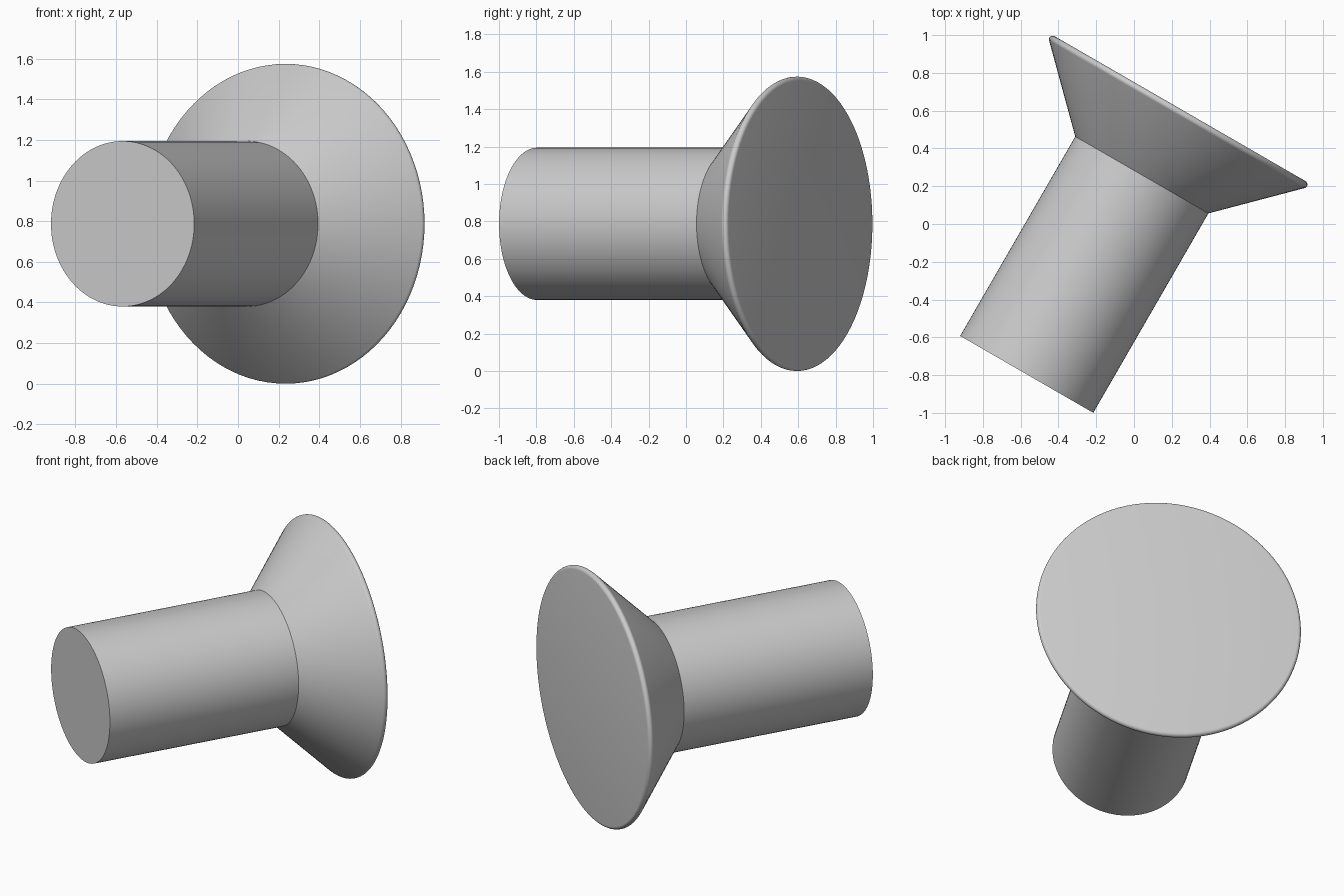
import bpy, bmesh
from math import radians, sin, cos
from mathutils import Vector

cube = bpy.data.objects.get("Cube")
if cube:
    bpy.data.objects.remove(cube, do_unlink=True)

SHAFT_R, SHAFT_LEN = 0.407, 1.219
HEAD_R, HEAD_END, RIM = 0.787, 1.624, 0.02

grey = bpy.data.materials.new("plain_grey")
grey.use_nodes = True
colour = (0.6, 0.6, 0.6, 1)
grey.diffuse_color = colour
grey.node_tree.nodes["Principled BSDF"].inputs["Base Color"].default_value = colour


def lathe(name, profile, steps=96):
    """Spin a (radius, height) profile and lay it along the slanted axis."""
    bm = bmesh.new()
    verts = [bm.verts.new((r, 0, h)) for r, h in profile]
    edges = [bm.edges.new(pair) for pair in zip(verts, verts[1:])]
    bmesh.ops.spin(bm, geom=verts + edges, cent=(0, 0, 0), axis=(0, 0, 1),
                   angle=radians(360), steps=steps)
    bmesh.ops.remove_doubles(bm, verts=bm.verts[:], dist=0.0001)
    # Make every face point away from the inside of the body
    bm.normal_update()
    middle = Vector((0, 0, (profile[0][1] + profile[-1][1]) / 2))
    flipped = [f for f in bm.faces
               if f.normal.dot(f.calc_center_median() - middle) < 0]
    bmesh.ops.reverse_faces(bm, faces=flipped)
    mesh = bpy.data.meshes.new(name)
    bm.to_mesh(mesh)
    bm.free()
    mesh.materials.append(grey)
    obj = bpy.data.objects.new(name, mesh)
    bpy.context.collection.objects.link(obj)
    obj.location = (-0.568, -0.796, HEAD_R)
    obj.rotation_euler = (radians(-90), 0, radians(-30))
    bpy.ops.object.select_all(action="DESELECT")
    obj.select_set(True)
    bpy.context.view_layer.objects.active = obj
    bpy.ops.object.shade_smooth_by_angle(angle=radians(30))
    return obj


# Straight shaft with a flat end
lathe("shaft", [(0, 0), (SHAFT_R, 0), (SHAFT_R, SHAFT_LEN)])

# Countersunk head: 45 degree cone, rounded rim, flat back
rim = [(HEAD_R - RIM + RIM * cos(a), HEAD_END - RIM + RIM * sin(a))
       for a in (radians(-45 + 135 * i / 8) for i in range(9))]
lathe("countersunk_head", [(SHAFT_R, SHAFT_LEN)] + rim + [(0, HEAD_END)])
